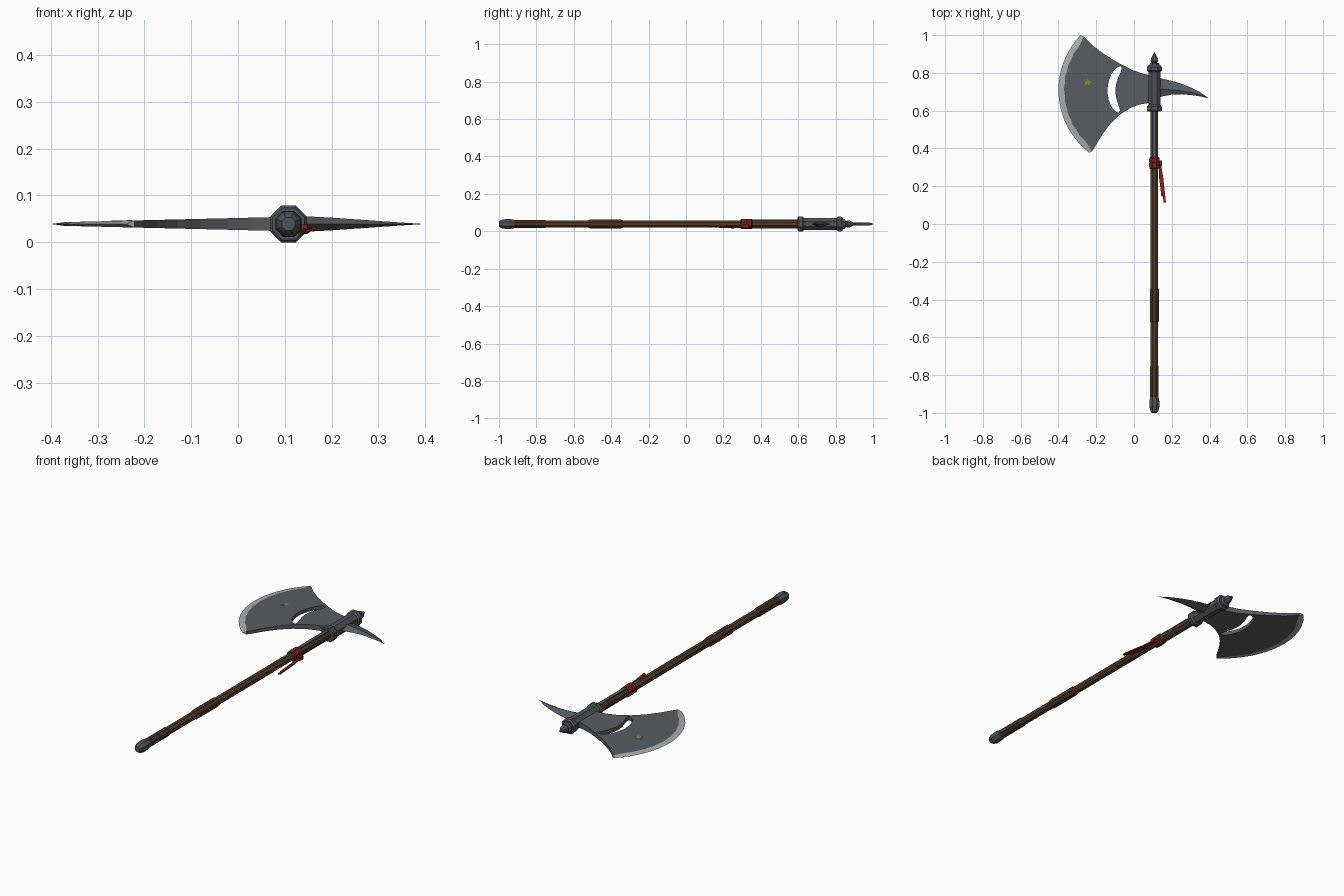
import bpy, bmesh, math
from mathutils import Vector

if "Cube" in bpy.data.objects:
    bpy.data.objects.remove(bpy.data.objects["Cube"])

CX, CZ = 0.108, 0.039          # haft axis


def material(name, rgb):
    m = bpy.data.materials.new(name)
    m.diffuse_color = (*rgb, 1)
    m.use_nodes = True
    m.node_tree.nodes["Principled BSDF"].inputs["Base Color"].default_value = m.diffuse_color
    return m


STEEL = material("blade_steel", (0.095, 0.11, 0.125))
EDGE = material("sharpened_edge", (0.40, 0.42, 0.43))
IRON = material("dark_iron", (0.075, 0.088, 0.105))
WOOD = material("wood", (0.085, 0.045, 0.02))
LEATHER = material("leather", (0.06, 0.033, 0.017))
RED = material("red_cloth", (0.20, 0.016, 0.018))
GOLD = material("gold", (0.36, 0.21, 0.03))


def make(name, verts, faces, mats, indices=None):
    me = bpy.data.meshes.new(name)
    me.from_pydata([tuple(v) for v in verts], [], faces)
    for m in mats:
        me.materials.append(m)
    if indices:
        me.polygons.foreach_set("material_index", indices)
    bm = bmesh.new()
    bm.from_mesh(me)
    bmesh.ops.remove_doubles(bm, verts=bm.verts, dist=1e-5)
    bmesh.ops.recalc_face_normals(bm, faces=bm.faces)
    bm.to_mesh(me)
    bm.free()
    ob = bpy.data.objects.new(name, me)
    bpy.context.collection.objects.link(ob)
    return ob


def loft(name, rings, mat):
    """Skin a list of equally long closed rings and cap both ends."""
    n = len(rings[0])
    verts = [v for r in rings for v in r]
    faces = [(k * n + i, k * n + (i + 1) % n, (k + 1) * n + (i + 1) % n, (k + 1) * n + i)
             for k in range(len(rings) - 1) for i in range(n)]
    faces += [tuple(range(n)), tuple(range(len(verts) - n, len(verts)))]
    return make(name, verts, faces, [mat])


def octagon(name, profile, mat):
    """Eight-sided turned part along y; profile is (y, flat-to-centre radius)."""
    rings = []
    for y, r in profile:
        R = r / math.cos(math.pi / 8)
        rings.append([(CX + R * math.cos(a), y, CZ + R * math.sin(a))
                      for a in [math.pi / 8 + i * math.pi / 4 for i in range(8)]])
    return loft(name, rings, mat)


def box(name, c, s, mat):
    rings = [[(c[0] + x * s[0] / 2, c[1] + y * s[1] / 2, c[2] + z * s[2] / 2)
              for x, z in ((-1, -1), (1, -1), (1, 1), (-1, 1))] for y in (-1, 1)]
    return loft(name, rings, mat)


def arc(a, b, c, ts):
    """Points on the left-bulging circle through a, b, c, with their centre."""
    (ax, ay), (bx, by), (cx, cy) = a, b, c
    d = 2 * (ax * (by - cy) + bx * (cy - ay) + cx * (ay - by))
    A, B, C = ax * ax + ay * ay, bx * bx + by * by, cx * cx + cy * cy
    o = Vector(((A * (by - cy) + B * (cy - ay) + C * (ay - by)) / d,
                (A * (cx - bx) + B * (ax - cx) + C * (bx - ax)) / d))
    r = (Vector(a) - o).length
    t0, t1 = [math.atan2(p[1] - o.y, o.x - p[0]) for p in (a, c)]
    return [Vector((o.x - r * math.cos(t0 + (t1 - t0) * t),
                    o.y + r * math.sin(t0 + (t1 - t0) * t))) for t in ts], o


# haft with grips, pommel, socket and top finial
octagon("haft", [(-0.95, 0.0195), (0.62, 0.0195)], WOOD)
octagon("lower_grip", [(-0.92, 0.0205), (-0.915, 0.0225), (-0.755, 0.0225), (-0.75, 0.0205)], LEATHER)
octagon("middle_grip", [(-0.52, 0.0205), (-0.515, 0.0235), (-0.345, 0.0235), (-0.34, 0.0205)], LEATHER)
octagon("pommel", [(-1.0, 0.014), (-0.99, 0.021), (-0.965, 0.027), (-0.945, 0.027),
                   (-0.925, 0.024), (-0.915, 0.022)], IRON)
octagon("socket", [(0.595, 0.034), (0.602, 0.039), (0.622, 0.039), (0.632, 0.032), (0.805, 0.032),
                   (0.812, 0.039), (0.832, 0.039), (0.84, 0.032)], IRON)
octagon("finial", [(0.835, 0.028), (0.85, 0.026), (0.855, 0.014), (0.863, 0.020),
                   (0.875, 0.018), (0.91, 0.0005)], IRON)
for side, label in ((1, "top"), (-1, "bottom")):
    box("langet_" + label, (CX, 0.475, CZ + side * 0.0195), (0.019, 0.26, 0.007), IRON)

# blade outline: cutting arc, bevel line, concave flanks, crescent slot
N = 20
edge, centre = arc((-0.283, 1.0), (-0.40, 0.71), (-0.238, 0.378), [i / N for i in range(N + 1)])
bevel = [p + (centre - p).normalized() * (0.031 + 0.0015 * (-1) ** i) for i, p in enumerate(edge)]
bevel[0], bevel[-1] = Vector((-0.266, 0.993)), Vector((-0.222, 0.385))
upper = [(0.09, 0.785), (0.04, 0.798), (-0.008, 0.815), (-0.077, 0.85), (-0.156, 0.898), (-0.215, 0.942)]
lower = [(-0.203, 0.415), (-0.17, 0.470), (-0.13, 0.525), (-0.08, 0.575), (-0.02, 0.614),
         (0.03, 0.633), (0.09, 0.643)]
body = [Vector(p) for p in upper] + bevel + [Vector(p) for p in lower]
M = 16
ts = [(1 - math.cos(math.pi * i / M)) / 2 for i in range(M + 1)]
mid, sc = arc((-0.068, 0.832), (-0.119, 0.71), (-0.078, 0.592), ts)
w = [0.021 * math.sqrt(max(0, 1 - abs(2 * t - 1) ** 4)) for t in ts]
out = [p + (p - sc).normalized() * k for p, k in zip(mid, w)]
inn = [p - (p - sc).normalized() * k for p, k in zip(mid, w)]
slot = out + inn[-2:0:-1]

# flat sheet of the blade with its hole, then thickened into a wedge
bm = bmesh.new()
loops = []
for pts in (body, slot):
    vs = [bm.verts.new((p.x, p.y, 0)) for p in pts]
    loops += [bm.edges.new((vs[i], vs[(i + 1) % len(vs)])) for i in range(len(vs))]
    if pts is body:
        bv = vs[len(upper):len(upper) + N + 1]
bmesh.ops.triangle_fill(bm, edges=loops, use_beauty=True, normal=(0, 0, 1))
ev = [bm.verts.new((p.x, p.y, 0)) for p in edge]
for i in range(N):
    bm.faces.new((bv[i], ev[i], ev[i + 1], bv[i + 1])).material_index = 1
bm.verts.index_update()
sharp = {v.index for v in ev}
flat = [v.co.copy() for v in bm.verts]
n = len(flat)


def half(i):
    return 0 if i in sharp else 0.0145 - (0.07 - flat[i].x) / 0.44 * 0.0105


verts = [(p.x, p.y, CZ + s * half(i)) for s in (1, -1) for i, p in enumerate(flat)]
faces, idx = [], []
for f in bm.faces:
    ids = [v.index for v in f.verts]
    faces += [ids, [i + n for i in reversed(ids)]]
    idx += [f.material_index] * 2
for e in bm.edges:
    if len(e.link_faces) == 1:
        a, b = [v.index for v in e.verts]
        if a in sharp and b in sharp:
            continue
        if a in sharp or b in sharp:
            s, t = (a, b) if a in sharp else (b, a)
            faces.append([s, t, t + n])
        else:
            faces.append([a, b, b + n, a + n])
        idx.append(e.link_faces[0].material_index)
bm.free()
make("axe_blade", verts, faces, [STEEL, EDGE], idx)

# curved back spike with a diamond section: x, top y, ridge y, bottom y, half thickness
stations = [(0.11, 0.775, 0.715, 0.66, 0.018), (0.145, 0.77, 0.714, 0.675, 0.0165),
            (0.20, 0.758, 0.710, 0.685, 0.0135), (0.25, 0.743, 0.705, 0.687, 0.010),
            (0.30, 0.723, 0.697, 0.683, 0.0065), (0.35, 0.698, 0.684, 0.676, 0.003),
            (0.394, 0.667, 0.6665, 0.666, 0.0003)]
loft("back_spike", [[(x, t, CZ), (x, m, CZ + h), (x, b, CZ), (x, m, CZ - h)]
                    for x, t, m, b, h in stations], STEEL)

# small gold inlay on the upper face of the blade
inlay = [(-0.27, 0.765), (-0.255, 0.757), (-0.245, 0.769), (-0.238, 0.758), (-0.226, 0.755),
         (-0.236, 0.746), (-0.234, 0.733), (-0.247, 0.742), (-0.262, 0.735), (-0.257, 0.748)]
loft("gold_inlay", [[(x, y, CZ + 0.0145 - (0.07 - x) / 0.44 * 0.0105 + dz) for x, y in inlay]
                    for dz in (-0.001, 0.0008)], GOLD)

# red cloth binding, knot and hanging tails
octagon("cloth_binding", [(0.292, 0.022), (0.297, 0.027), (0.32, 0.028), (0.325, 0.026),
                          (0.33, 0.028), (0.35, 0.027), (0.356, 0.022)], RED)
box("cloth_knot", (0.138, 0.322, 0.028), (0.02, 0.03, 0.02), RED)
tails = {"long": [(0.136, 0.325, 0.026, 0.006), (0.146, 0.25, 0.024, 0.008),
                  (0.155, 0.18, 0.027, 0.007), (0.163, 0.113, 0.029, 0.006)],
         "short": [(0.136, 0.32, 0.022, 0.005), (0.139, 0.25, 0.02, 0.007),
                   (0.146, 0.19, 0.022, 0.006), (0.149, 0.145, 0.025, 0.004)]}
for label, path in tails.items():
    loft("cloth_tail_" + label, [[(x - k, y, z - 0.004), (x + k, y, z - 0.002),
                                  (x + k, y, z + 0.004), (x - k, y, z + 0.002)]
                                 for x, y, z, k in path], RED)
